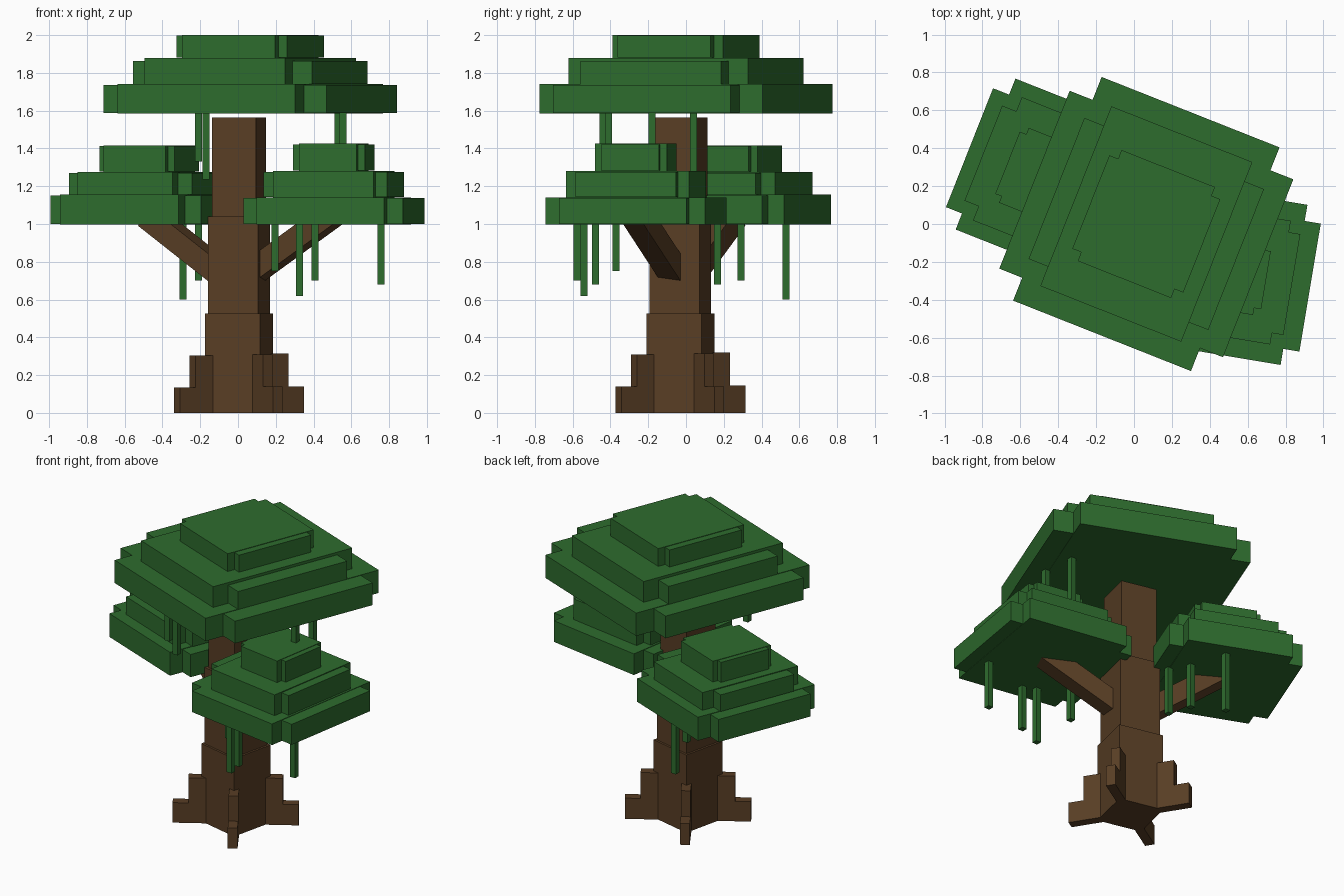
import bpy, bmesh, math
from mathutils import Matrix, Vector

if "Cube" in bpy.data.objects:
    bpy.data.objects.remove(bpy.data.objects["Cube"])


def material(name, rgb):
    m = bpy.data.materials.new(name)
    m.diffuse_color = (*rgb, 1)
    m.use_nodes = True
    m.node_tree.nodes["Principled BSDF"].inputs["Base Color"].default_value = m.diffuse_color
    return m


GREEN = material("leaf green", (0.027, 0.150, 0.027))
BROWN = material("bark brown", (0.098, 0.048, 0.018))


def make_boxes(name, mat, boxes):
    """Each box is (size, matrix)."""
    bm = bmesh.new()
    for size, mx in boxes:
        bmesh.ops.create_cube(bm, size=1, matrix=mx @ Matrix.Diagonal((*size, 1)))
    mesh = bpy.data.meshes.new(name)
    bm.to_mesh(mesh)
    bm.free()
    mesh.materials.append(mat)
    ob = bpy.data.objects.new(name, mesh)
    bpy.context.collection.objects.link(ob)
    return ob


def upright(x, y, z0, z1, sx, sy, deg=0):
    mx = Matrix.Translation((x, y, (z0 + z1) / 2)) @ Matrix.Rotation(math.radians(deg), 4, 'Z')
    return (sx, sy, z1 - z0), mx


# Trunk: three stacked blocks, narrowing upward
TX, TY, TURN = 0.005, -0.03, -13
for name, z0, z1, w in (("lower_trunk", 0, 0.525, 0.30),
                        ("middle_trunk", 0.525, 1.04, 0.272),
                        ("upper_trunk", 1.04, 1.565, 0.238)):
    make_boxes(name, BROWN, [upright(TX, TY, z0, z1, w, w, TURN)])

# Stepped roots on the four trunk corners
for i, (tall, low) in enumerate(((0.315, 0.14), (0.32, 0.145), (0.305, 0.135), (0.31, 0.14))):
    deg = TURN + 45 + 90 * i
    d = Vector((math.cos(math.radians(deg)), math.sin(math.radians(deg))))
    parts = []
    for start, end, h in ((0.10, 0.29, tall), (0.29, 0.387, low)):
        c = Vector((TX, TY)) + d * (start + end) / 2
        parts.append(upright(c.x, c.y, 0, h, end - start, 0.06, deg))
    make_boxes(f"root_{i + 1}", BROWN, parts)

# Sloping branches to the side canopies
for name, a, b in (("right_branch", (TX, TY, 0.69), (0.50, -0.265, 1.05)),
                   ("left_branch", (TX, TY, 0.665), (-0.47, 0.245, 1.04))):
    a, b = Vector(a), Vector(b)
    d = b - a
    yaw = math.atan2(d.y, d.x)
    pitch = -math.atan2(d.z, d.xy.length)
    mx = (Matrix.Translation((a + b) / 2) @ Matrix.Rotation(yaw, 4, 'Z')
          @ Matrix.Rotation(pitch, 4, 'Y'))
    make_boxes(name, BROWN, [((d.length, 0.12, 0.12), mx)])


# Canopies: each tier is two crossed slabs; tier = (bottom, top, long, short, drop)
def canopy(name, x, y, deg, tiers):
    for i, (z0, z1, long, short, drop) in enumerate(tiers):
        make_boxes(f"{name}_tier_{i + 1}", GREEN, [
            upright(x, y, z0, z1, short, long, deg),
            upright(x, y, z0 + 0.002, z1 - drop, long, short, deg)])


canopy("top_canopy", 0.065, 0, -21.6, (
    (1.585, 1.74, 1.27, 1.01, 0.003),
    (1.74, 1.88, 1.02, 0.80, 0.018),
    (1.88, 2.00, 0.63, 0.53, 0.003)))
canopy("right_canopy", 0.507, -0.265, -9.5, (
    (0.997, 1.14, 0.857, 0.685, 0.003),
    (1.14, 1.28, 0.662, 0.54, 0.005),
    (1.28, 1.425, 0.385, 0.31, 0.003)))
canopy("left_canopy", -0.47, 0.245, -21.6, (
    (0.997, 1.155, 0.857, 0.675, 0.003),
    (1.155, 1.275, 0.70, 0.54, 0.005),
    (1.275, 1.415, 0.425, 0.353, 0.003)))

# Hanging vines: (x, y, bottom, top)
vines = (
    (-0.29, 0.53, 0.60, 1.0), (-0.21, 0.29, 0.70, 1.0), (-0.135, 0.168, 0.68, 1.0),
    (0.195, -0.37, 0.75, 1.0), (0.325, -0.54, 0.62, 1.0), (0.407, -0.577, 0.70, 1.0),
    (0.757, -0.48, 0.68, 1.0),
    (-0.21, -0.44, 1.33, 1.59), (-0.17, -0.41, 1.235, 1.59),
    (0.53, 0.04, 1.25, 1.59), (0.555, -0.18, 1.30, 1.59))
for i, (x, y, z0, z1) in enumerate(vines):
    make_boxes(f"vine_{i + 1}", GREEN, [upright(x, y, z0, z1, 0.037, 0.037)])
